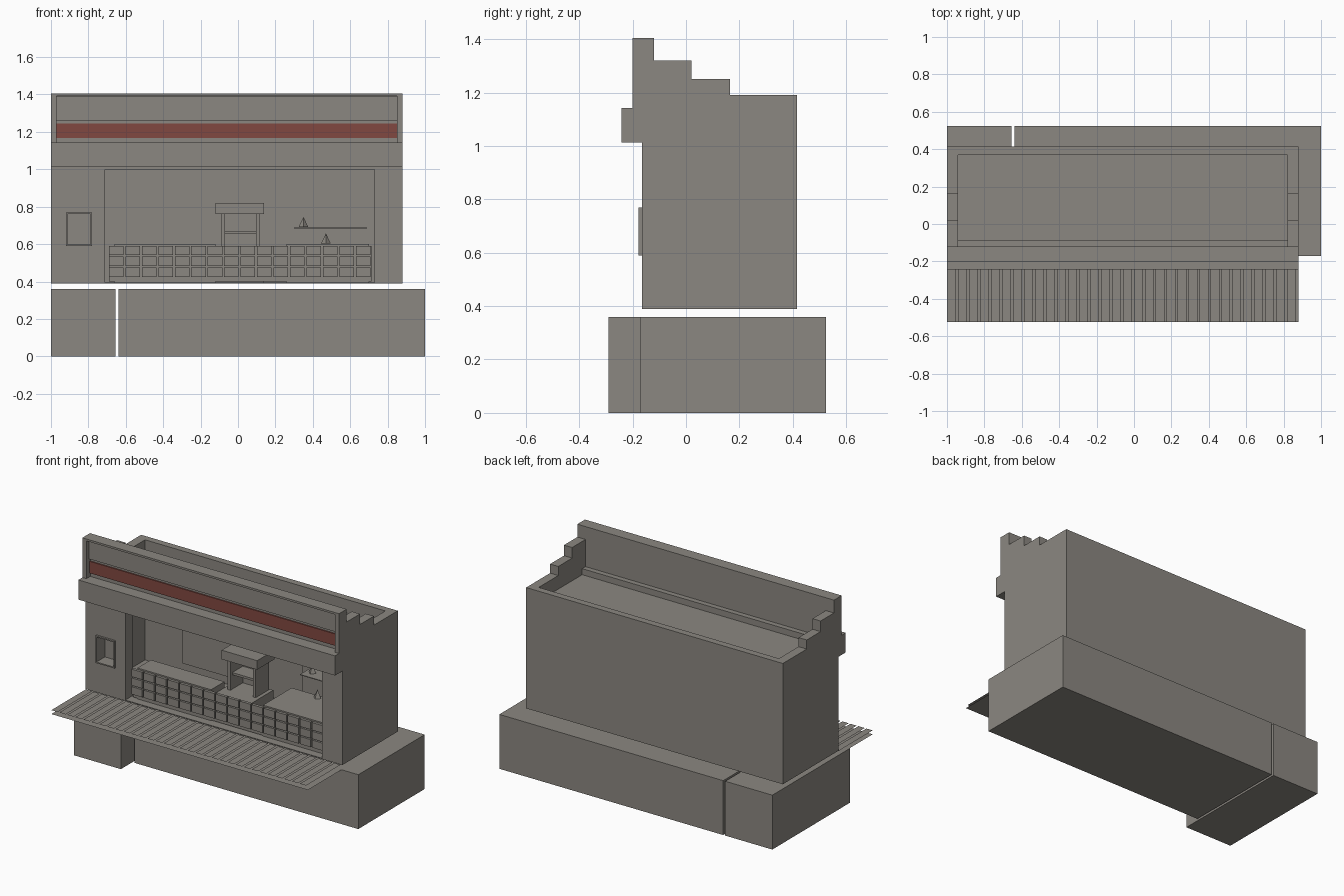
import bpy, bmesh

cube = bpy.data.objects.get("Cube")
if cube:
    bpy.data.objects.remove(cube, do_unlink=True)


def material(name, rgb):
    m = bpy.data.materials.new(name)
    m.use_nodes = True
    col = (*rgb, 1)
    m.diffuse_color = col
    m.node_tree.nodes["Principled BSDF"].inputs["Base Color"].default_value = col
    return m


GREY = material("warm grey", (0.26, 0.245, 0.22))
RED = material("brick red", (0.22, 0.066, 0.053))


def finish(name, bm, mat=GREY):
    bmesh.ops.recalc_face_normals(bm, faces=bm.faces)
    me = bpy.data.meshes.new(name)
    bm.to_mesh(me)
    bm.free()
    me.materials.append(mat)
    ob = bpy.data.objects.new(name, me)
    bpy.context.collection.objects.link(ob)
    return ob


def add_box(bm, x, y, z):
    """Add a box spanning three (low, high) ranges."""
    new = bmesh.ops.create_cube(bm, size=1)["verts"]
    for v in new:
        for i, (lo, hi) in enumerate((x, y, z)):
            v.co[i] = lo if v.co[i] < 0 else hi


def boxes(name, *spans, mat=GREY):
    bm = bmesh.new()
    for s in spans:
        add_box(bm, *s)
    return finish(name, bm, mat)


def extrude_x(name, outline, x0, x1):
    """Extrude a closed y-z outline along x."""
    bm = bmesh.new()
    face = bm.faces.new([bm.verts.new((x0, y, z)) for y, z in outline])
    ext = bmesh.ops.extrude_face_region(bm, geom=[face])["geom"]
    for v in ext:
        if isinstance(v, bmesh.types.BMVert):
            v.co.x = x1
    return finish(name, bm)


def sheet(bm, x, y, z):
    bm.faces.new([bm.verts.new(p) for p in
                  ((x[0], y[0], z), (x[1], y[0], z), (x[1], y[1], z), (x[0], y[1], z))])


L, R = -1.0, 0.88            # outer ends of the building
IL, IR = -0.94, 0.82         # inner ends
FRONT, BACK = -0.165, 0.415
FLOOR, ROOF = 0.39, 1.10
WALL = (FRONT, -0.085)

# Foundation blocks
boxes("foundation_main", ((-0.64, 1), (-0.17, 0.525), (0, 0.36)))
boxes("foundation_side", ((-1, -0.655), (-0.29, 0.525), (0, 0.36)))

# Boardwalk: paper-thin slats above a thin sheet
bm = bmesh.new()
sheet(bm, (L, R), (-0.525, FRONT), 0.362)
count = 32
pitch = (R - L) / count
for i in range(count):
    x = L + i * pitch
    sheet(bm, (x, x + pitch * 0.78), (-0.525, FRONT), 0.388)
finish("boardwalk", bm)

# Stepped end walls
steps = [(FRONT, FLOOR), (BACK, FLOOR), (BACK, 1.19), (0.165, 1.19), (0.165, 1.25),
         (0.02, 1.25), (0.02, 1.32), (-0.12, 1.32), (-0.12, 1.14), (FRONT, 1.14)]
extrude_x("right_end_wall", steps, L, IL)
extrude_x("left_end_wall", steps, IR, R)

# Back wall, roof and floor
boxes("back_wall", ((IL, IR), (0.37, BACK), (FLOOR, 1.19)))
boxes("roof", ((IL, IR), (-0.12, 0.37), (ROOF - 0.04, ROOF)))
boxes("floor", ((IL, IR), (FRONT, 0.37), (FLOOR, FLOOR + 0.005)))

# Front wall built around the shop opening and the small window
WX, WZ = (-0.92, -0.78), (0.59, 0.77)
boxes("front_wall",
      ((IL, WX[0]), WALL, (FLOOR, 1.0)),
      ((WX[1], -0.71), WALL, (FLOOR, 1.0)),
      (WX, WALL, (FLOOR, WZ[0])),
      (WX, WALL, (WZ[1], 1.0)),
      ((0.73, IR), WALL, (FLOOR, 1.0)),
      ((IL, IR), WALL, (1.0, 1.14)))

# Small window: projecting frame and recessed back
frame_y = (-0.178, -0.085)
t = 0.008
boxes("small_window",
      ((WX[0], WX[0] + t), frame_y, WZ),
      ((WX[1] - t, WX[1]), frame_y, WZ),
      (WX, frame_y, (WZ[0], WZ[0] + t)),
      (WX, frame_y, (WZ[1] - t, WZ[1])),
      (WX, (-0.09, -0.08), WZ))

# Cornice band
boxes("cornice", ((L, R), (-0.242, -0.12), (1.012, 1.142)))

# Parapet with end caps, top lip and recessed sign board
boxes("parapet",
      ((L, R), (-0.16, -0.12), (1.14, 1.405)),
      ((-0.97, 0.85), (-0.172, -0.155), (1.262, 1.39)),
      ((L, R), (-0.2, -0.12), (1.392, 1.405)))
cap = [(-0.2, 1.14), (-0.12, 1.14), (-0.12, 1.4), (-0.2, 1.4)]
extrude_x("parapet_cap_right", cap, L, -0.97)
extrude_x("parapet_cap_left", cap, 0.85, R)
boxes("sign_stripe", ((-0.97, 0.85), (-0.168, -0.16), (1.167, 1.245)), mat=RED)

# Panels on the back of the room
boxes("back_panels", *[(x, (0.362, 0.372), (0.45, 0.97))
                       for x in ((-0.66, -0.2), (0.22, 0.69))])

# Counters
boxes("counter_right", ((-0.66, -0.12), (-0.11, 0.03), (FLOOR, 0.6)))
boxes("counter_left", ((0.26, 0.7), (-0.11, 0.19), (FLOOR, 0.6)))
boxes("back_shelf", ((0.3, 0.69), (0.22, 0.362), (0.683, 0.688)))

# Central stall: plinth, posts, shelves and hood
boxes("stall",
      ((-0.12, 0.14), (-0.1, 0.17), (FLOOR, 0.56)),
      ((-0.09, -0.07), (0.02, 0.16), (0.56, 0.76)),
      ((0.095, 0.115), (0.02, 0.16), (0.56, 0.76)),
      ((-0.09, 0.115), (0.15, 0.16), (0.56, 0.76)),
      ((-0.09, 0.115), (0.04, 0.16), (0.655, 0.67)),
      ((-0.12, 0.14), (0.0, 0.18), (0.76, 0.82)))

# Grid of crate fronts along the counter
bm = bmesh.new()
for row in range(3):
    z = 0.425 + row * 0.058
    for col in range(16):
        x = -0.69 + col * 0.088
        add_box(bm, (x, x + 0.078), (-0.128, -0.108), (z, z + 0.05))
add_box(bm, (-0.69, 0.715), (-0.112, -0.106), (0.4, 0.59))
finish("crate_fronts", bm)

# Small pointed ornaments
for name, x, y, z in (("ornament_back", 0.35, 0.28, 0.688), ("ornament_front", 0.47, 0.16, 0.6)):
    bm = bmesh.new()
    bmesh.ops.create_cone(bm, cap_ends=True, segments=4, radius1=0.026, radius2=0, depth=0.055)
    bmesh.ops.translate(bm, verts=bm.verts, vec=(x, y, z + 0.03))
    finish(name, bm)
